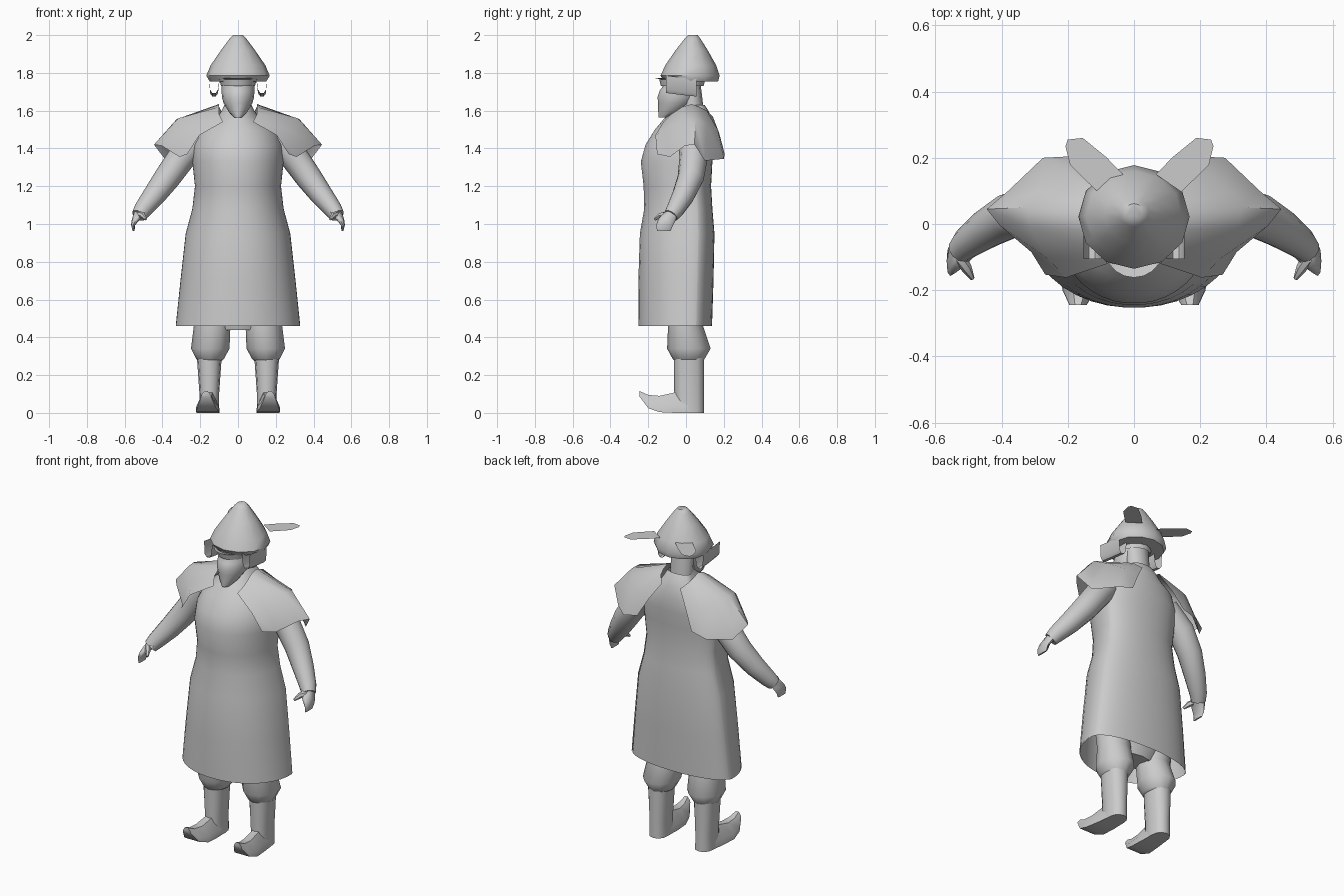
import bpy, bmesh
from math import cos, sin, pi, radians
from mathutils import Vector as V

if "Cube" in bpy.data.objects:
    bpy.data.objects.remove(bpy.data.objects["Cube"])

grey = bpy.data.materials.new("plain grey")
grey.use_nodes = True
grey.diffuse_color = (0.6, 0.6, 0.6, 1)
grey.node_tree.nodes["Principled BSDF"].inputs["Base Color"].default_value = (0.6, 0.6, 0.6, 1)
X, Y, Z = V((1, 0, 0)), V((0, 1, 0)), V((0, 0, 1))


def finish(name, bm, angle=50):
    bmesh.ops.recalc_face_normals(bm, faces=bm.faces)
    mesh = bpy.data.meshes.new(name)
    bm.to_mesh(mesh)
    bm.free()
    ob = bpy.data.objects.new(name, mesh)
    bpy.context.collection.objects.link(ob)
    mesh.materials.append(grey)
    bpy.ops.object.select_all(action="DESELECT")
    ob.select_set(True)
    bpy.context.view_layer.objects.active = ob
    bpy.ops.object.shade_smooth_by_angle(angle=radians(angle))


def ring(c, u, v, n=12, power=2.0, start=0.0, sweep=2 * pi, back=None):
    """Superellipse around c, spanned by the half axes u and v (back: other half of v)."""
    def bend(t):
        return (1 if t > 0 else -1) * abs(t) ** (2 / power)
    steps = n if sweep > 6.28 else n - 1
    angles = [start + sweep * i / steps for i in range(n)]
    return [V(c) + u * bend(cos(a)) + (back if back and sin(a) > 0 else v) * bend(sin(a))
            for a in angles]


def skin(name, rows, closed=True, caps=True):
    """Join rows of points with quads."""
    bm = bmesh.new()
    vs = [[bm.verts.new(p) for p in row] for row in rows]
    n = len(vs[0])
    for a, b in zip(vs, vs[1:]):
        for i in range(n if closed else n - 1):
            j = (i + 1) % n
            bm.faces.new((a[i], a[j], b[j], b[i]))
    if closed and caps:
        bm.faces.new(vs[0])
        bm.faces.new(vs[-1])
    finish(name, bm)


def loft(name, spec, cx=0.0, caps=True, grow=1.0, closed=True, seam=.5, **kw):
    """Stack of level sections (height, half width, front y, back y); seam places the widest line."""
    rows = []
    for z, w, f, b in spec:
        d = (b - f) * grow
        mid = (b + f) / 2 + d * (.5 - seam)
        rows.append(ring((cx, mid, z), X * w * grow, Y * d * (1 - seam), back=Y * d * seam, **kw))
    skin(name, rows, closed, caps)


def tube(name, path, n=10):
    """Round limb through (point, radius) pairs."""
    pts = [V(p) for p, r in path]
    rows = []
    for i, (p, r) in enumerate(path):
        t = (pts[min(i + 1, len(pts) - 1)] - pts[max(i - 1, 0)]).normalized()
        u = t.cross(Y).normalized()
        rows.append(ring(p, u * r, t.cross(u) * r, n))
    skin(name, rows)


# Long coat, widest towards its back, with an apron panel wrapped over the front
coat = [(.46, .33, -.253, .14), (.7, .305, -.253, .148), (.95, .277, -.245, .153),
        (1.08, .242, -.222, .142), (1.2, .228, -.225, .135), (1.33, .242, -.24, .142),
        (1.42, .24, -.215, .152), (1.5, .205, -.165, .15), (1.56, .115, -.115, .137),
        (1.6, .088, -.06, .12), (1.63, .072, -.03, .1)]
loft("coat", coat, caps=False, grow=.988, n=32, power=2.1, seam=.28)
loft("apron", coat[:-2], closed=False, n=24, power=2.1, seam=.28, start=-pi - .2, sweep=pi + .4)
loft("trouser_seat", [(.44, .12, -.07, .07), (.55, .2, -.1, .1), (.8, .2, -.12, .1)])

# Neck and head tapering to a pointed chin
loft("neck", [(1.5, .075, -.04, .1), (1.62, .068, -.02, .092), (1.8, .07, -.02, .07)])
loft("head", [(1.565, .022, -.145, -.07), (1.595, .05, -.147, -.02), (1.64, .076, -.147, .04),
              (1.67, .085, -.151, .06), (1.705, .087, -.14, .065), (1.725, .087, -.125, .065),
              (1.8, .086, -.115, .08)], n=16, power=1.85)

# Pointed helmet, its visor and headband
loft("helmet", [(1.755, .15, -.115, .17), (1.785, .168, -.135, .178), (1.84, .145, -.11, .16),
                (1.92, .09, -.055, .115), (1.98, .045, -.008, .077), (2.0, .026, .01, .062)], n=12)
arc = dict(n=9, start=pi * 1.08, sweep=pi * .84)
skin("visor", [ring((0, -.07, 1.765), X * .085, Y * .06, **arc),
               ring((0, -.07, 1.772), X * .09, Y * .092, **arc)], closed=False)
skin("headband", [ring((0, -.02, 1.73), X * .09, Y * .113, 16),
                  ring((0, -.02, 1.765), X * .098, Y * .122, 16)], caps=False)

for s in (1, -1):
    side = "left_" if s > 0 else "right_"

    # Curled ear flap
    curl = [(.098, 1.76), (.106, 1.695), (.118, 1.678), (.136, 1.678), (.148, 1.695), (.152, 1.77)]
    skin(side + "ear_flap", [[(s * x, y, z + d) for x, z in curl]
                             for y, d in ((-.105, .016), (-.03, .006), (.055, -.003))], closed=False)

    # Flat feather at the back of the helmet
    plume = [(.11, .097), (.033, .15), (.085, .203), (.155, .26), (.2, .255), (.207, .235), (.193, .178)]
    shift = .033 if s > 0 else 0
    bm = bmesh.new()
    bm.faces.new([bm.verts.new((s * (x + shift), y, 1.845)) for x, y in plume])
    finish(side + "feather", bm)

    # Shoulder cape draped from collar to hem
    drape = [
        [(.08, -.12, 1.54), (.1, -.08, 1.58), (.1, -.02, 1.62), (.1, .03, 1.635),
         (.1, .07, 1.62), (.09, .11, 1.6), (.06, .142, 1.57)],
        [(.205, -.162, 1.47), (.26, -.105, 1.5), (.315, -.01, 1.56), (.325, .05, 1.555),
         (.28, .11, 1.53), (.21, .168, 1.5), (.12, .176, 1.48)],
        [(.268, -.153, 1.37), (.31, -.085, 1.355), (.405, -.005, 1.415), (.445, .045, 1.42),
         (.38, .1, 1.335), (.275, .2, 1.345), (.18, .205, 1.37)]]
    skin(side + "shoulder_cape", [[(s * x, y, z) for x, y, z in row] for row in drape], closed=False)

    # Arm, mitten-like hand and thumb
    def limb(name, path, n=10):
        tube(side + name, [((s * x, y, z), r) for (x, y, z), r in path], n)
    limb("arm", [((.2, .03, 1.46), .07), ((.3, .04, 1.35), .075), ((.375, .025, 1.245), .07),
                 ((.445, -.015, 1.15), .06), ((.505, -.058, 1.075), .048), ((.525, -.08, 1.045), .04)], 12)
    hand = [(.515, -.075, 1.065, .034, .04), (.54, -.1, 1.025, .022, .048),
            (.555, -.112, .995, .011, .045), (.553, -.118, .964, .005, .036)]
    skin(side + "hand", [ring((s * x, y, z), X * w, Y * d, 8, 2.5) for x, y, z, w, d in hand])
    limb("thumb", [((.525, -.1, 1.05), .02), ((.505, -.135, 1.045), .016), ((.488, -.165, 1.025), .007)], 6)

    # Baggy trouser leg gathered over the boot
    rows = [(.6, .155, .095, -.1, .09), (.46, .137, .097, -.095, .09), (.34, .147, .102, -.1, .13),
            (.285, .148, .073, -.07, .098), (.27, .148, .055, -.055, .09)]
    skin(side + "trouser_leg", [ring((s * cx, (f + b) / 2, z), X * w, Y * (b - f) / 2, 12)
                                for z, cx, w, f, b in rows])

    # Boot shaft and upturned wedge foot
    loft(side + "boot_shaft", [(.0, .053, -.06, .096), (.1, .052, -.062, .096), (.3, .066, -.065, .096)],
         cx=s * .152, n=12, power=2.4)
    foot = [(.04, 0, .12, .05), (-.06, 0, .108, .058), (-.14, .004, .09, .062),
            (-.2, .025, .095, .05), (-.245, .085, .115, .026)]
    section = [(-1, 0), (1, 0), (.95, .35), (.35, 1), (-.35, 1), (-.95, .35)]
    skin(side + "boot_foot", [[(s * (.152 + .07 * max(0, -y)) + w * a, y, lo + (hi - lo) * t)
                               for a, t in section] for y, lo, hi, w in foot])
